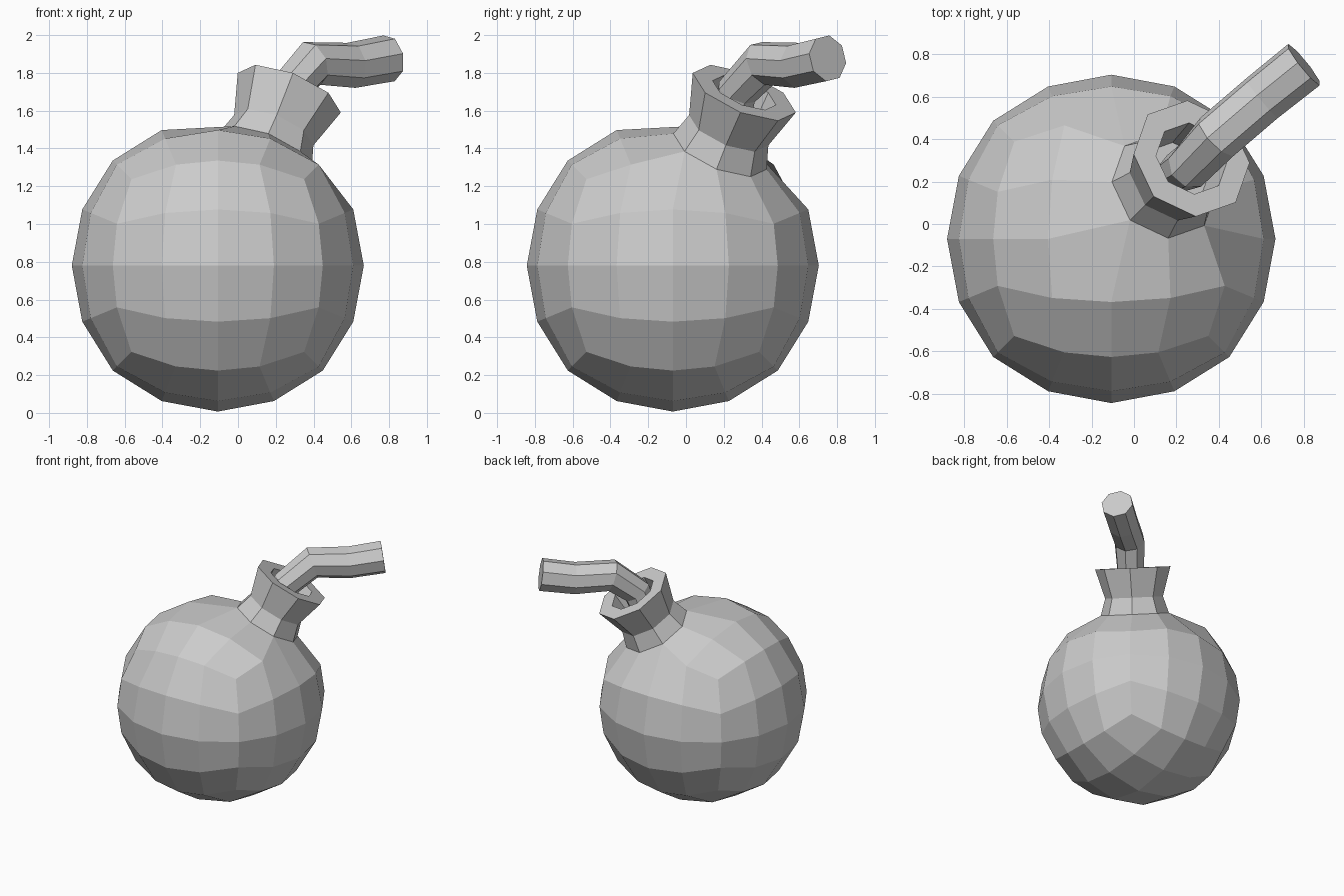
import bpy, bmesh, math
from mathutils import Vector

if "Cube" in bpy.data.objects:
    bpy.data.objects.remove(bpy.data.objects["Cube"])

CENTER = Vector((-0.107, -0.07, 0.78))


def finish(bm, name):
    bmesh.ops.recalc_face_normals(bm, faces=bm.faces[:])
    mesh = bpy.data.meshes.new(name)
    bm.to_mesh(mesh)
    bm.free()
    obj = bpy.data.objects.new(name, mesh)
    bpy.context.collection.objects.link(obj)
    return obj


def bridge(bm, a, b):
    n = len(a)
    for i in range(n):
        bm.faces.new((a[i], a[(i + 1) % n], b[(i + 1) % n], b[i]))


# Round body: a gridded cube pushed out to a sphere
bm = bmesh.new()
bmesh.ops.create_cube(bm, size=2)
bmesh.ops.subdivide_edges(bm, edges=bm.edges[:], cuts=3, use_grid_fill=True)

# The 8 points around one vertex of the top face become the neck base
patch = [v for v in bm.verts if v.co.z > 0.99 and v.co.x > -0.01 and v.co.y > -0.01]
hub = next(v for v in patch if abs(v.co.x - 0.5) < 0.01 and abs(v.co.y - 0.5) < 0.01)
patch.remove(hub)
patch.sort(key=lambda v: math.atan2(v.co.y - 0.5, v.co.x - 0.5))
angles = [math.atan2(v.co.y - 0.5, v.co.x - 0.5) - math.pi / 4 for v in patch]
bmesh.ops.delete(bm, geom=[hub], context='VERTS')

for v in bm.verts:
    n = Vector([math.tan(c * math.pi / 4) for c in v.co]).normalized()
    r = 0.773 + 0.045 * (1 - max(abs(c) for c in n))
    v.co = CENTER + n * r

# Neck: octagonal rings along the tilted axis
axis = Vector((0.357, 0.357, 0.863)).normalized()
side = Vector((-1, 1, 0)).normalized()
down = side.cross(axis)


def neck_point(dist, radius, a):
    return CENTER + axis * dist + (down * math.cos(a) + side * math.sin(a)) * radius


for v, a in zip(patch, angles):
    v.co = neck_point(0.70, 0.265, a)
ring = patch
for dist, radius in ((0.83, 0.225), (1.06, 0.293), (1.06, 0.18), (0.84, 0.165)):
    new = [bm.verts.new(neck_point(dist, radius, a)) for a in angles]
    bridge(bm, ring, new)
    ring = new
bm.faces.new(ring)
finish(bm, "body_with_neck")

# Fuse: bent eight-sided tube
path = [Vector(p) for p in ((0.20, 0.24, 1.52), (0.26, 0.27, 1.70), (0.39, 0.41, 1.85),
                            (0.60, 0.59, 1.84), (0.80, 0.75, 1.877))]
radii = (0.095, 0.11, 0.122, 0.122, 0.125)
bm = bmesh.new()
rings = []
for i, (p, r) in enumerate(zip(path, radii)):
    t_in = (p - path[max(i - 1, 0)]).normalized()
    t_out = (path[min(i + 1, len(path) - 1)] - p).normalized()
    t = (t_in + t_out).normalized()
    across = Vector((0.65, -0.76, 0)).normalized()
    up = across.cross(t).normalized()
    across = t.cross(up)
    rings.append([bm.verts.new(p + (across * math.cos(a) + up * math.sin(a)) * r)
                  for a in (math.radians(12 + 45 * k) for k in range(8))])
for a, b in zip(rings, rings[1:]):
    bridge(bm, a, b)
bm.faces.new(rings[0])
bm.faces.new(rings[-1])
finish(bm, "fuse")
